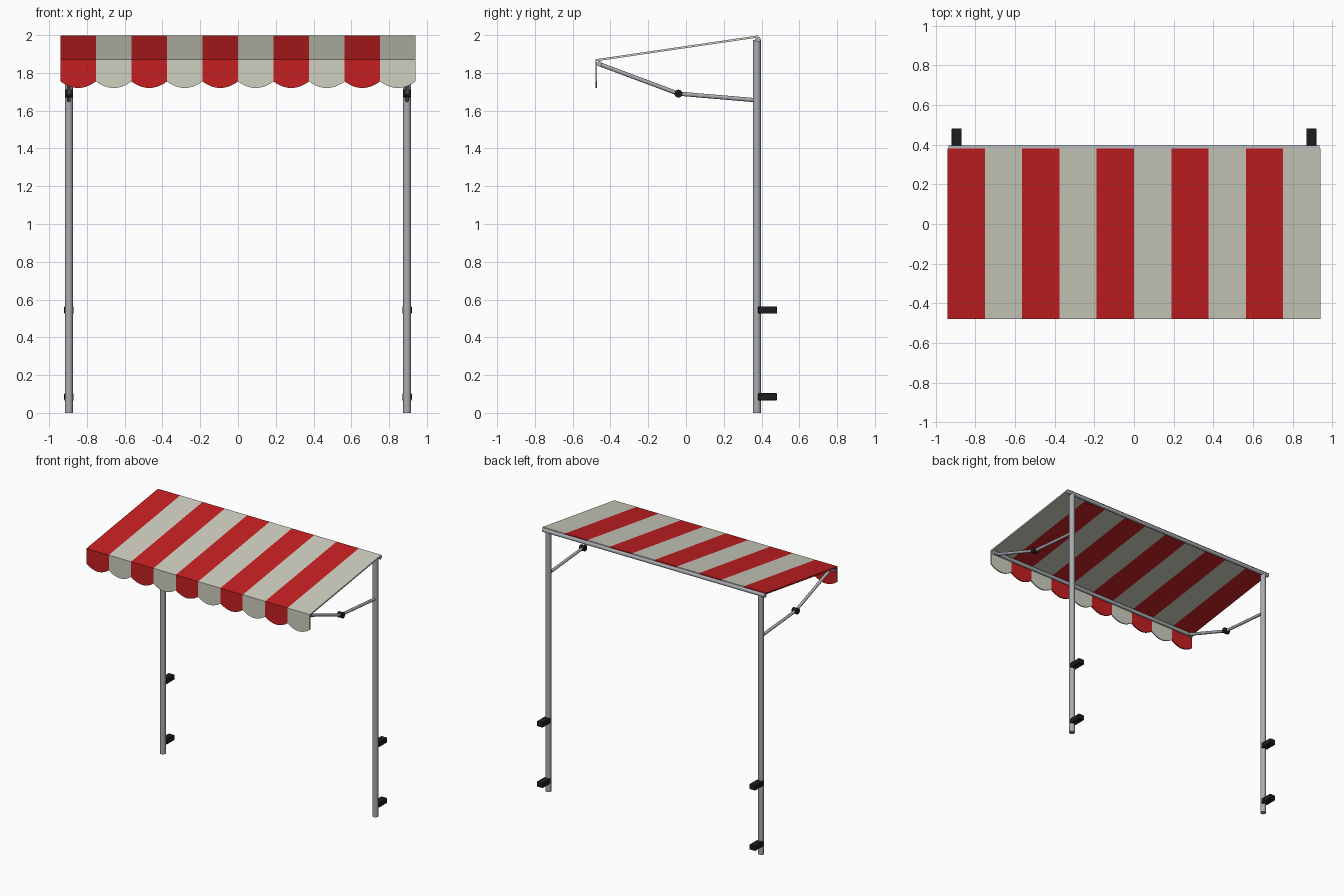
import bpy, bmesh
from math import radians
from mathutils import Vector

cube = bpy.data.objects.get("Cube")
if cube:
    bpy.data.objects.remove(cube, do_unlink=True)


def material(name, r, g, b):
    m = bpy.data.materials.new(name)
    m.use_nodes = True
    m.diffuse_color = (r, g, b, 1)
    m.node_tree.nodes["Principled BSDF"].inputs["Base Color"].default_value = (r, g, b, 1)
    return m


RED = material("red canvas", 0.56, 0.014, 0.016)
CREAM = material("cream canvas", 0.62, 0.62, 0.53)
METAL = material("grey metal", 0.40, 0.41, 0.44)
BLACK = material("black plastic", 0.012, 0.012, 0.013)

HALF_W, STRIPES = 0.94, 10
POST_X, POST_Y = 0.895, 0.375
BACK_Y, FRONT_Y = 0.38, -0.48
BACK_Z, FRONT_Z = 1.998, 1.872


def tube(name, a, b, radius, mat, sides=20):
    """Round bar between two points."""
    a, b = Vector(a), Vector(b)
    bpy.ops.mesh.primitive_cylinder_add(vertices=sides, radius=radius,
                                        depth=(b - a).length, location=(a + b) / 2)
    o = bpy.context.object
    o.name = name
    o.rotation_euler = (b - a).to_track_quat('Z', 'Y').to_euler()
    o.data.materials.append(mat)
    bpy.ops.object.shade_smooth_by_angle(angle=radians(40))
    return o


def box(name, centre, size, mat):
    bpy.ops.mesh.primitive_cube_add(size=1, location=centre)
    o = bpy.context.object
    o.name = name
    o.scale = size
    bpy.ops.object.transform_apply(location=False, rotation=False, scale=True)
    o.data.materials.append(mat)
    bevel = o.modifiers.new("bevel", 'BEVEL')
    bevel.width, bevel.segments = 0.004, 2
    return o


def striped_cloth(name, steps, top, bottom, thickness):
    """Strip of cloth across x, striped, from top(t) to bottom(t)."""
    bm = bmesh.new()
    count = STRIPES * steps
    rows = []
    for i in range(count + 1):
        x = -HALF_W + 2 * HALF_W * i / count
        t = (i % steps) / steps
        rows.append([bm.verts.new((x, *p(t))) for p in (top, bottom)])
    for i in range(count):
        (a, b), (c, d) = rows[i], rows[i + 1]
        f = bm.faces.new((a, b, d, c))
        f.material_index = (i // steps) % 2
    me = bpy.data.meshes.new(name)
    bm.to_mesh(me)
    bm.free()
    o = bpy.data.objects.new(name, me)
    bpy.context.collection.objects.link(o)
    me.materials.append(RED)
    me.materials.append(CREAM)
    solid = o.modifiers.new("thickness", 'SOLIDIFY')
    solid.thickness, solid.offset = thickness, -1
    return o


# Sloping canopy and its scalloped front valance
striped_cloth("canopy", 1, lambda t: (BACK_Y, BACK_Z),
              lambda t: (FRONT_Y, FRONT_Z), 0.011)
striped_cloth("valance", 14, lambda t: (FRONT_Y, FRONT_Z),
              lambda t: (FRONT_Y, 1.755 - 0.14 * t * (1 - t)), 0.009)

# Cross rails
tube("back_rail", (-HALF_W + 0.005, BACK_Y, 1.977), (HALF_W - 0.005, BACK_Y, 1.977), 0.015, METAL)
tube("front_rail", (-HALF_W + 0.01, -0.458, 1.848), (HALF_W - 0.01, -0.458, 1.848), 0.014, METAL)

# Posts, folding arms and wall brackets on both sides
for side, s in (("left", 1), ("right", -1)):
    x = s * POST_X
    elbow = (x, -0.04, 1.69)
    tube(side + "_post", (x, POST_Y, 0), (x, POST_Y, 1.975), 0.021, METAL, 24)
    tube(side + "_lower_arm", (x, POST_Y, 1.655), elbow, 0.011, METAL)
    tube(side + "_upper_arm", elbow, (x, -0.458, 1.846), 0.011, METAL)
    tube(side + "_elbow_joint", (x - 0.021, -0.04, 1.69), (x + 0.021, -0.04, 1.69), 0.021, BLACK)
    for level, z in (("lower", 0.085), ("upper", 0.545)):
        box(f"{side}_{level}_bracket", (x, 0.432, z), (0.05, 0.1, 0.038), BLACK)
